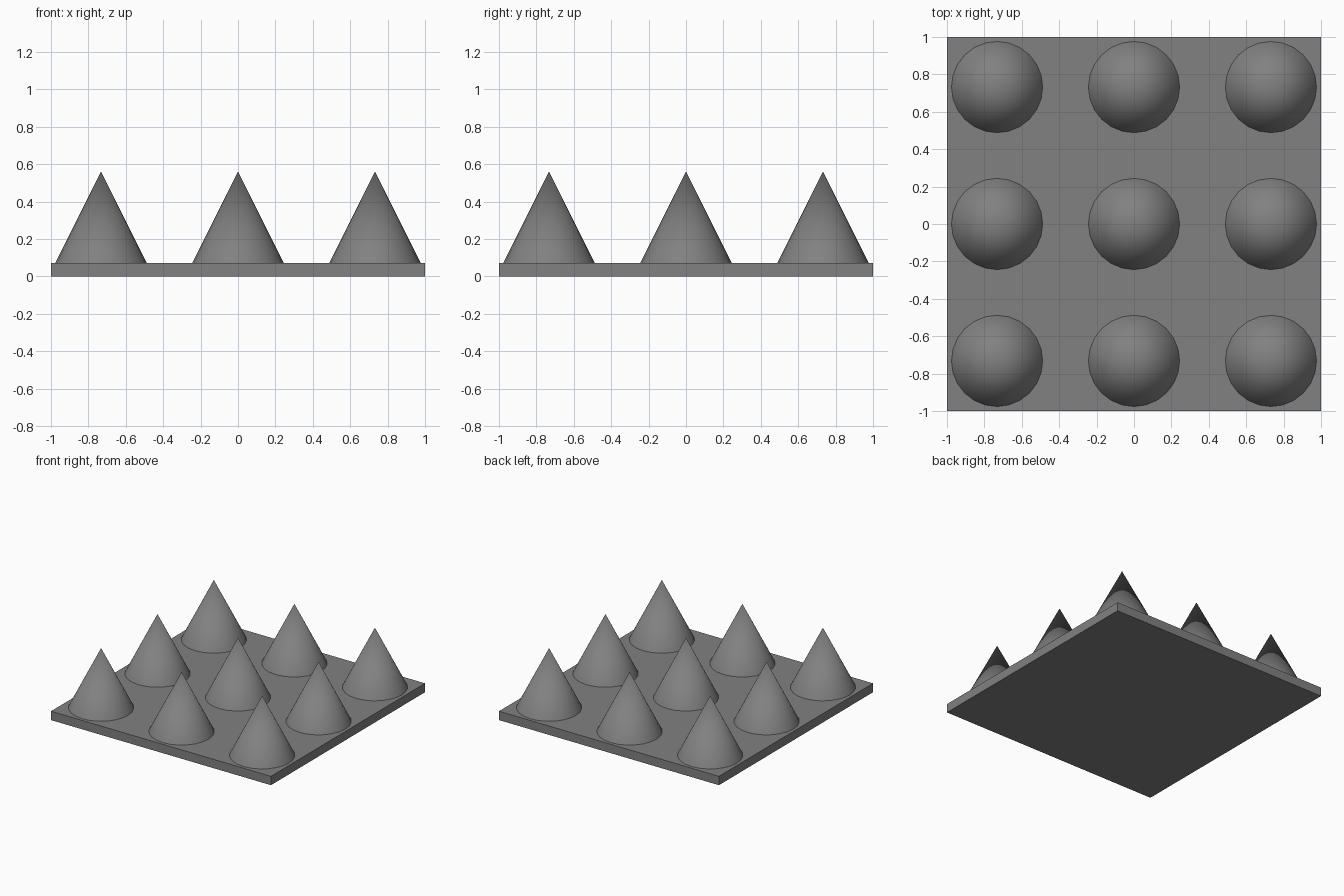
import bpy, math

if "Cube" in bpy.data.objects:
    bpy.data.objects.remove(bpy.data.objects["Cube"])

PLATE_H = 0.073
RADIUS = 0.244
CONE_H = 0.488
SPACING = 0.732

# Dark grey shared by every part
dark_grey = bpy.data.materials.new("dark_grey")
dark_grey.diffuse_color = (0.22, 0.22, 0.22, 1)
dark_grey.use_nodes = True
dark_grey.node_tree.nodes["Principled BSDF"].inputs["Base Color"].default_value = dark_grey.diffuse_color

# Square base plate
bpy.ops.mesh.primitive_cube_add(size=1, location=(0, 0, PLATE_H / 2))
plate = bpy.context.object
plate.name = "base_plate"
plate.scale = (2, 2, PLATE_H)
bpy.ops.object.transform_apply(location=False, rotation=False, scale=True)
plate.data.materials.append(dark_grey)


# Smooth cone standing on the plate
def add_cone(x, y, name):
    bpy.ops.mesh.primitive_cone_add(vertices=24, radius1=RADIUS, radius2=0, depth=CONE_H,
                                    location=(x, y, PLATE_H + CONE_H / 2))
    cone = bpy.context.object
    cone.name = name
    cone.data.materials.append(dark_grey)
    bpy.ops.object.shade_smooth_by_angle(angle=math.radians(30))


# Three by three grid of cones
for row in range(3):
    for col in range(3):
        add_cone((col - 1) * SPACING, (row - 1) * SPACING, f"cone_{row + 1}_{col + 1}")
